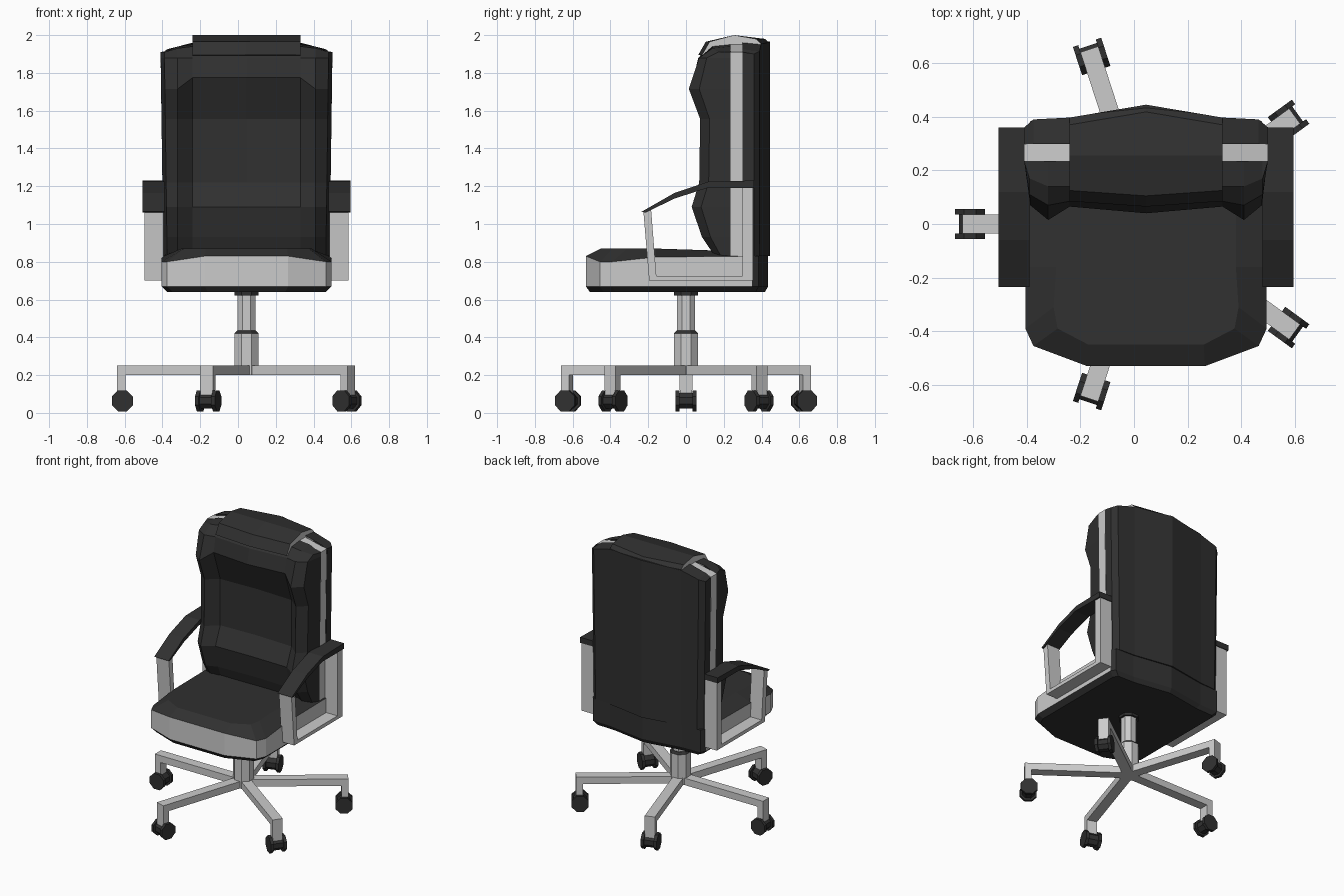
import bpy, bmesh, math
from mathutils import Matrix, Vector

if "Cube" in bpy.data.objects:
    bpy.data.objects.remove(bpy.data.objects["Cube"])

CX = 0.045  # symmetry plane of the chair


def material(name, v):
    m = bpy.data.materials.new(name)
    m.diffuse_color = (v, v, v, 1)
    m.use_nodes = True
    m.node_tree.nodes["Principled BSDF"].inputs["Base Color"].default_value = m.diffuse_color
    return m


DARK = material("dark leather", 0.03)
SILVER = material("silver", 0.6)


def build(name, verts, faces, mats, rule=None, origin=(CX, 0, 0)):
    me = bpy.data.meshes.new(name)
    me.from_pydata([Vector(v) + Vector(origin) for v in verts], [], faces)
    for m in mats:
        me.materials.append(m)
    bm = bmesh.new()
    bm.from_mesh(me)
    bmesh.ops.recalc_face_normals(bm, faces=bm.faces)
    if rule:
        for f in bm.faces:
            f.material_index = rule(f)
    bm.to_mesh(me)
    bm.free()
    ob = bpy.data.objects.new(name, me)
    bpy.context.collection.objects.link(ob)
    return ob


def loft(name, rows, mats, closed=False, caps=False, rule=None):
    """Skin equally long rows of points."""
    n = len(rows[0])
    faces = []
    for r in range(len(rows) - 1):
        for i in range(n if closed else n - 1):
            j = (i + 1) % n
            faces.append((r*n + i, r*n + j, (r+1)*n + j, (r+1)*n + i))
    if caps:
        faces += [tuple(range(n)), tuple(range((len(rows)-1)*n, len(rows)*n))]
    return build(name, [p for r in rows for p in r], faces, mats, rule)


def prism_x(name, yz, x0, x1, mat):
    return loft(name, [[(x, y, z) for y, z in yz] for x in (x0, x1)], [mat], True, True)


def mirrored(half):
    """Half row (x falling to the middle) extended to the other side."""
    return half + [(-x, y, z) for x, y, z in reversed(half) if x > 1e-6]


def cylinder(name, r, z0, z1, mat, r2=None, sides=8):
    ring = lambda rad, z: [(rad*math.cos(math.tau*(i+.5)/sides),
                            rad*math.sin(math.tau*(i+.5)/sides), z) for i in range(sides)]
    return loft(name, [ring(r, z0), ring(r2 or r, z1)], [mat], True, True)


# Seat: silver band round the sides, dark cushion, dark bottom and rear
outline = [(.22, -.53, .83), (.42, -.455, .80), (.45, -.39, .80), (.45, -.16, .825),
           (.45, .35, .83), (.43, .385, .83), (.285, .39, .83), (0, .435, .83)]
inner = [(.215, -.45, .87), (.33, -.39, .87), (.345, -.31, .87), (.335, -.16, .87),
         (.335, .28, .855), (.33, .30, .855), (.285, .30, .855), (0, .30, .85)]
seat_rows = [mirrored([(x*.93, y*.96, .64) for x, y, z in outline]),
             mirrored([(x, y, .67) for x, y, z in outline]),
             mirrored(outline), mirrored(inner)]


def seat_rule(f):
    c = f.calc_center_median()
    return int(abs(f.normal.z) < .3 and .67 < c.z < .84 and c.y < .35)


loft("seat", seat_rows, [DARK, SILVER], True, True, seat_rule)

# Backrest cushion: z, then depth at middle, inner, ridge and outer columns
profile = [(.82, .16, .16, .16, .19), (.93, .125, .115, .085, .13), (1.09, .09, .085, .03, .08),
           (1.22, .15, .14, .07, .12), (1.555, .15, .14, .075, .125),
           (1.715, .04, .065, .015, .07), (1.88, .065, .085, .07, .11),
           (1.93, .13, .14, .14, .17), (1.94, .235, .235, .235, .235)]
rows = []
for k, (z, ym, yi, yr, yo) in enumerate(profile):
    w = .44 + .015*(z - .83)/1.1
    zi = z + (.06 if k == 5 else .01 if k > 6 else 0)
    zo = min(z, 1.91)
    rows.append(mirrored([(w, .235, zo), (w - .02, yo, zo), (.365, yr, z),
                          (.285, yi, zi), (0, ym, zi)]))
loft("backrest_cushion", rows, [DARK])

# Silver frame between cushion and shell
frame = mirrored([(.44, 0, .83), (.455, 0, 1.91), (.285, 0, 1.95)])
loft("backrest_frame", [[(x, y, z) for x, _, z in frame] for y in (.235, .298)],
     [SILVER], True, True)

# Rear shell
plan = [(.455, .30, 1.91), (.455, .36, 1.90), (.42, .39, 1.915), (.285, .397, 1.95), (0, .445, 1.965)]
low = lambda x: x - .015*(x > .3)
loft("backrest_shell", [mirrored([(low(x), .298, .83) for x, y, z in plan]),
                        mirrored([(low(x), y, .83) for x, y, z in plan]),
                        mirrored(plan),
                        mirrored([(x, .298, z + .01*(x < .44)) for x, y, z in plan])], [DARK])

# Raised head roll with silver ends
roll = [(.15, 1.88), (.085, 1.895), (.125, 1.965), (.255, 2.0), (.37, 1.98), (.397, 1.955), (.39, 1.88)]
mid = [(y + (.048 if y > .3 else -.02 if y < .14 else 0), z) for y, z in roll]
loft("head_roll", [[(x, y, z) for y, z in p] for x, p in ((-.285, roll), (0, mid), (.285, roll))],
     [DARK, SILVER], True, True, lambda f: int(abs(f.normal.x) > .9))

# Armrests
pad = [(-.235, 1.065), (-.06, 1.165), (.12, 1.225), (.36, 1.23), (.36, 1.19), (.11, 1.19),
       (-.06, 1.135), (-.215, 1.06)]
bars = {"front_post": [(-.225, 1.06), (-.185, 1.08), (-.155, .70), (-.195, .70)],
        "bottom_bar": [(-.195, .70), (.355, .70), (.355, .725), (-.195, .725)],
        "rear_post": [(.30, .70), (.355, .70), (.355, 1.195), (.30, 1.195)]}
for side, s in (("left", -1), ("right", 1)):
    prism_x(side + "_arm_pad", pad, s*.435, s*.55, DARK)
    for part, yz in bars.items():
        prism_x(f"{side}_arm_{part}", yz, s*.44, s*.54, SILVER)

# Gas column
cylinder("column_lower", .07, .2, .42, SILVER)
cylinder("column_collar", .07, .42, .435, DARK, .055)
cylinder("column_upper", .052, .43, .625, SILVER)
cylinder("column_flange", .068, .622, .645, DARK)

# Five star legs with twin-wheel casters
leg_side = [(0, .25), (.685, .25), (.685, .12), (.64, .12), (.64, .20), (0, .20)]
for i in range(5):
    turn = Matrix.Translation((CX, 0, 0)) @ Matrix.Rotation(math.radians(36 + 72*i), 4, 'Z')
    parts = [("leg", leg_side, .035, SILVER, 0)]
    octagon = lambda r: [(.657 + r*math.cos(math.tau*(k+.5)/8), .064 + r*math.sin(math.tau*(k+.5)/8))
                         for k in range(8)]
    parts += [("wheel_a", octagon(.06), .0105, DARK, .045), ("wheel_b", octagon(.06), .0105, DARK, -.045),
              ("wheel_hub", octagon(.045), .036, DARK, 0),
              ("caster_fork", [(.64, .13), (.685, .13), (.685, .08), (.64, .08)], .033, SILVER, 0)]
    for nm, rz, hw, mat, off in parts:
        ob = loft(f"{nm}_{i+1}", [[(r, off + t, z) for r, z in rz] for t in (-hw, hw)],
                  [mat], True, True)
        ob.data.transform(turn @ Matrix.Translation((-CX, 0, 0)))
